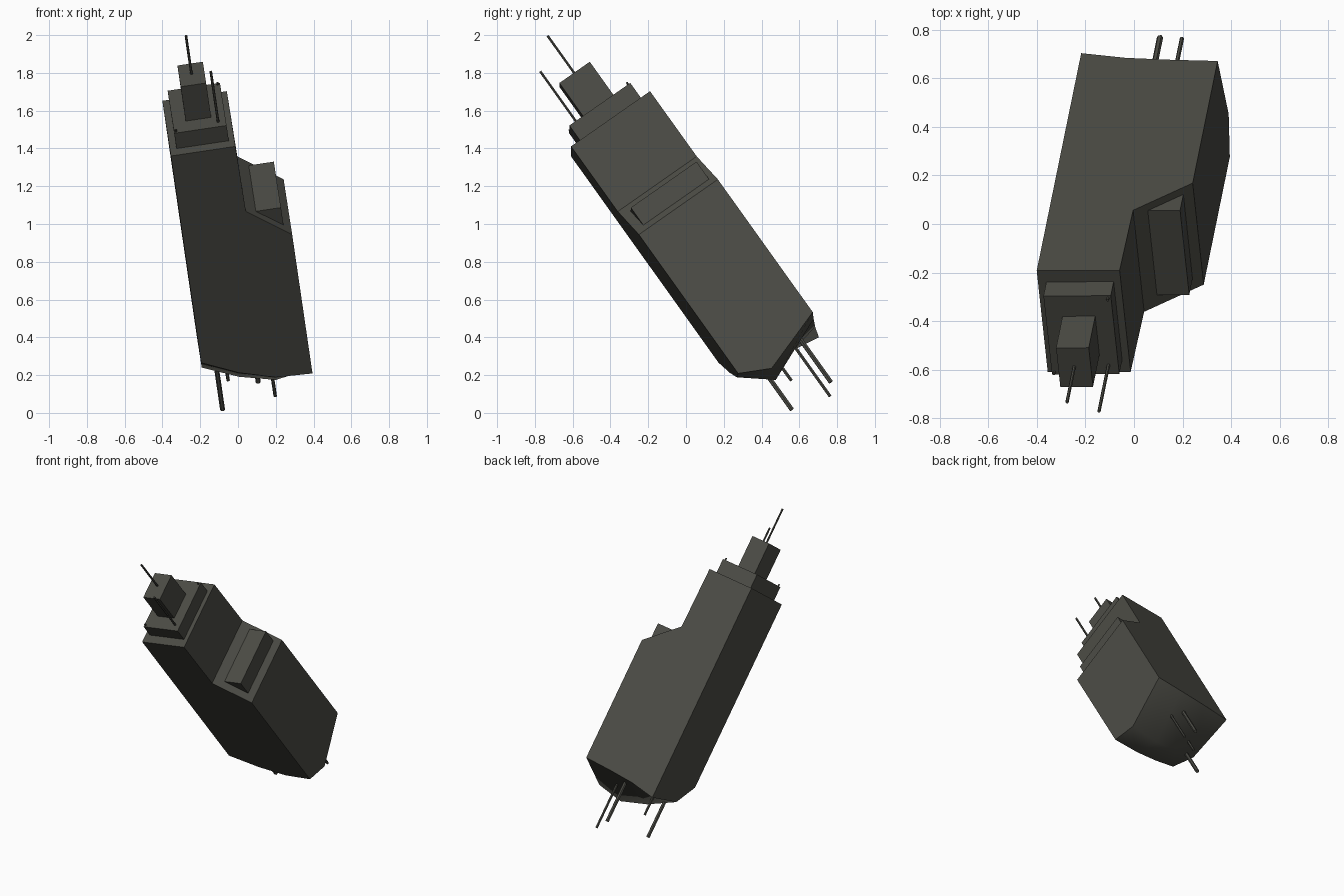
import bpy, bmesh, math
from mathutils import Vector

if "Cube" in bpy.data.objects:
    bpy.data.objects.remove(bpy.data.objects["Cube"])

# Tilted local frame: W across, T through the thickness, A down the length
O = Vector((-0.355, -0.61, 1.36))
A = Vector((0.118, 0.577, -0.807)).normalized()
T = Vector((-0.088, 0.82, 0.566))
T = (T - A * T.dot(A)).normalized()
W = A.cross(T)

dark = bpy.data.materials.new("dark_grey")
dark.diffuse_color = (0.072, 0.072, 0.060, 1)
dark.use_nodes = True
dark.node_tree.nodes["Principled BSDF"].inputs["Base Color"].default_value = dark.diffuse_color


def P(w, t, s):
    return O + W * w + T * t + A * s


def finish(name, bm):
    bmesh.ops.recalc_face_normals(bm, faces=bm.faces)
    me = bpy.data.meshes.new(name)
    bm.to_mesh(me)
    bm.free()
    me.materials.append(dark)
    ob = bpy.data.objects.new(name, me)
    bpy.context.collection.objects.link(ob)
    return ob


def prism(name, ring, s0, s1):
    """Extrude a (w, t) outline along the length."""
    bm = bmesh.new()
    a = [bm.verts.new(P(w, t, s0)) for w, t in ring]
    b = [bm.verts.new(P(w, t, s1)) for w, t in ring]
    n = len(ring)
    for i in range(n):
        j = (i + 1) % n
        bm.faces.new((a[i], a[j], b[j], b[i]))
    bm.faces.new(a)
    bm.faces.new(b)
    return finish(name, bm)


def box(name, w0, w1, t0, t1, s0, s1):
    return prism(name, [(w0, t0), (w1, t0), (w1, t1), (w0, t1)], s0, s1)


def pin(name, w, t, s0, s1, r, n=6):
    ring = [(w + r * math.cos(2 * math.pi * i / n), t + r * math.sin(2 * math.pi * i / n))
            for i in range(n)]
    return prism(name, ring, s0, s1)


# Main body: stepped outline with a bulging lower end
bm = bmesh.new()
thick = 0.512
outline = [(0, 0), (0.345, 0), (0.35, 0.428), (0.575, 0.62)]
front = [bm.verts.new(P(w, 0, s)) for w, s in outline]
back = [bm.verts.new(P(w, thick, s)) for w, s in outline]
cols = [0, 0.19, 0.38, 0.575]
dome = [(0, [1.355, 1.455, 1.52, 1.53]),
        (0.16, [1.50, 1.595, 1.65, 1.61]),
        (thick, [1.55, 1.515, 1.50, 1.49])]
grid = [[bm.verts.new(P(w, t, s)) for w, s in zip(cols, row)] for t, row in dome]
end = []
for r in range(2):
    for c in range(3):
        end.append(bm.faces.new((grid[r][c], grid[r][c + 1], grid[r + 1][c + 1], grid[r + 1][c])))
bm.faces.new(front + grid[0][::-1])
bm.faces.new(back + grid[2][::-1])
for i in range(3):
    bm.faces.new((front[i], front[i + 1], back[i + 1], back[i]))
for k, c in ((0, 0), (3, 3)):
    bm.faces.new([front[k], back[k]] + [grid[r][c] for r in (2, 1, 0)])
for f in end:
    f.smooth = True
body = finish("body", bm)
for e in body.data.edges:
    inside = sum(1 for p in body.data.polygons if p.use_smooth and e.key in p.edge_keys)
    e.use_edge_sharp = inside < 2

# Stacked blocks on the upper end and the block on the step
box("collar_block", 0.035, 0.315, 0.06, 0.455, -0.10, 0.02)
box("upper_block", 0.105, 0.241, 0.155, 0.352, -0.325, -0.08)
box("step_block", 0.40, 0.537, 0.052, 0.478, 0.473, 0.64)

# Thin rods: w, t, start, end, radius
rods = [(0.172, 0.256, -0.30, -0.576, 0.007), (0.274, 0.105, -0.08, -0.43, 0.007),
        (0.302, 0.442, -0.08, -0.115, 0.006), (0.046, 0.072, -0.08, -0.115, 0.006),
        (0.077, 0.165, 1.35, 1.794, 0.013), (0.129, 0.248, 1.35, 1.67, 0.009),
        (0.286, 0.400, 1.35, 1.818, 0.013), (0.364, 0.346, 1.35, 1.886, 0.009)]
for i, (w, t, s0, s1, r) in enumerate(rods):
    pin(("upper_rod_" if i < 4 else "lower_rod_") + str(i), w, t, s0, s1, r)
